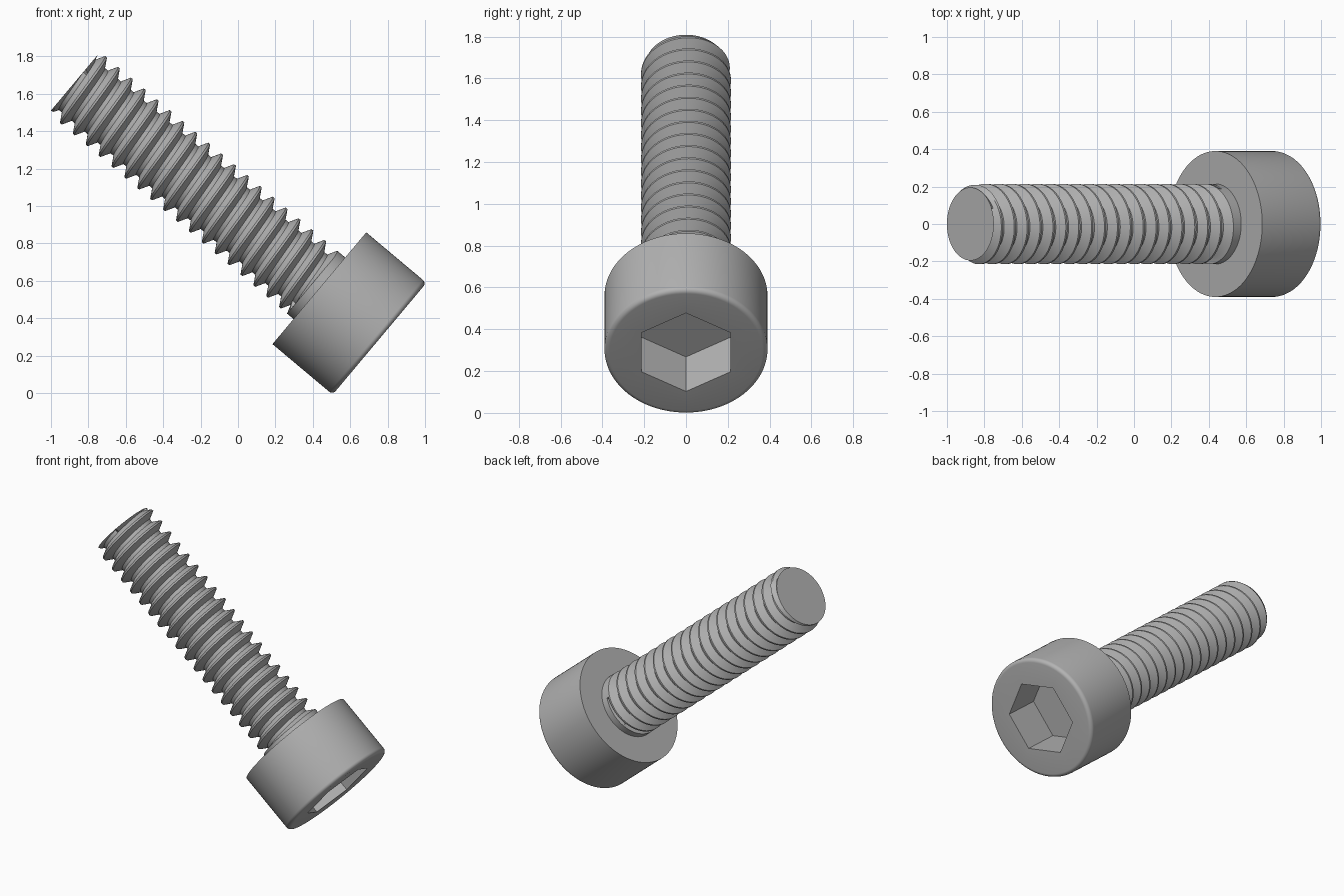
import bpy, bmesh, math
from mathutils import Matrix

if "Cube" in bpy.data.objects:
    bpy.data.objects.remove(bpy.data.objects["Cube"], do_unlink=True)

SEG = 96
LENGTH, NECK, PITCH = 1.71, 0.045, 0.09      # shank length, plain neck, thread pitch
CREST, ROOT, TIP = 0.215, 0.165, 0.195       # shank radii
HEAD_R, HEAD_H, FILLET = 0.39, 0.42, 0.025
HEX_FLAT, HEX_DEPTH = 0.212, 0.257           # half width across flats, socket depth
PHASE = 0.92

# Tilt of the whole bolt: local z runs from the head to the tip
PLACE = Matrix.Translation((0.435, 0, 0.56)) @ Matrix.Rotation(math.radians(-50), 4, "Y")

steel = bpy.data.materials.new("steel_grey")
steel.use_nodes = True
colour = (0.45, 0.45, 0.45, 1)
steel.diffuse_color = colour
steel.node_tree.nodes["Principled BSDF"].inputs["Base Color"].default_value = colour


def lathe(name, rows):
    """Skin rows of functions angle -> (radius, height), capping both ends."""
    bm = bmesh.new()
    rings = []
    for row in rows:
        ring = []
        for j in range(SEG + 1):
            a = math.tau * j / SEG
            r, t = row(a)
            ring.append(bm.verts.new((r * math.cos(a), r * math.sin(a), t)))
        rings.append(ring)
    for low, high in zip(rings, rings[1:]):
        for j in range(SEG):
            bm.faces.new((low[j], low[j + 1], high[j + 1], high[j]))
    bm.faces.new(rings[0][:SEG])
    bm.faces.new(rings[-1][:SEG])
    bmesh.ops.remove_doubles(bm, verts=bm.verts, dist=0.00002)
    bmesh.ops.recalc_face_normals(bm, faces=bm.faces)
    mesh = bpy.data.meshes.new(name)
    bm.to_mesh(mesh)
    bm.free()
    mesh.materials.append(steel)
    ob = bpy.data.objects.new(name, mesh)
    ob.matrix_world = PLACE
    bpy.context.collection.objects.link(ob)
    bpy.ops.object.select_all(action="DESELECT")
    ob.select_set(True)
    bpy.context.view_layer.objects.active = ob
    bpy.ops.object.shade_smooth_by_angle(angle=math.radians(30))
    return ob


def circle(r, t):
    return lambda a: (r, t)


def hexagon(t):
    return lambda a: (HEX_FLAT / math.cos(a % (math.pi / 3) - math.pi / 6), t)


# Head: bearing face, side, rounded rim, hexagonal socket
rim = [math.pi / 2 * i / 6 for i in range(7)]
head_rows = [circle(CREST * 0.5, 0), circle(HEAD_R, 0)]
head_rows += [circle(HEAD_R - FILLET * (1 - math.cos(b)),
                     -HEAD_H + FILLET * (1 - math.sin(b))) for b in rim]
head_rows += [hexagon(-HEAD_H), hexagon(-HEAD_H + HEX_DEPTH)]
lathe("socket_head", head_rows)


# Threaded shank: trapezoid thread profile swept along a right-hand helix
def thread_radius(t, a):
    if t <= NECK:
        return CREST
    if t >= LENGTH:
        return TIP
    u = (t / PITCH - PHASE - a / math.tau) % 1
    rise = min(max((0.3125 - (abs(u - 0.625) - 0.0625)) / 0.3125, 0), 1)
    r = ROOT + (CREST - ROOT) * rise
    return min(r, TIP + 0.6 * (LENGTH - t))


def helix(turn):
    def row(a):
        t = PITCH * (turn + PHASE + a / math.tau)
        t = min(max(t, NECK), LENGTH)
        return thread_radius(t, a), t
    return row


shank_rows = [circle(CREST, -0.01)]
for k in range(-2, 20):
    shank_rows += [helix(k + u) for u in (0, 0.25, 0.41, 0.5625, 0.6875, 0.84)]
lathe("threaded_shank", shank_rows)
